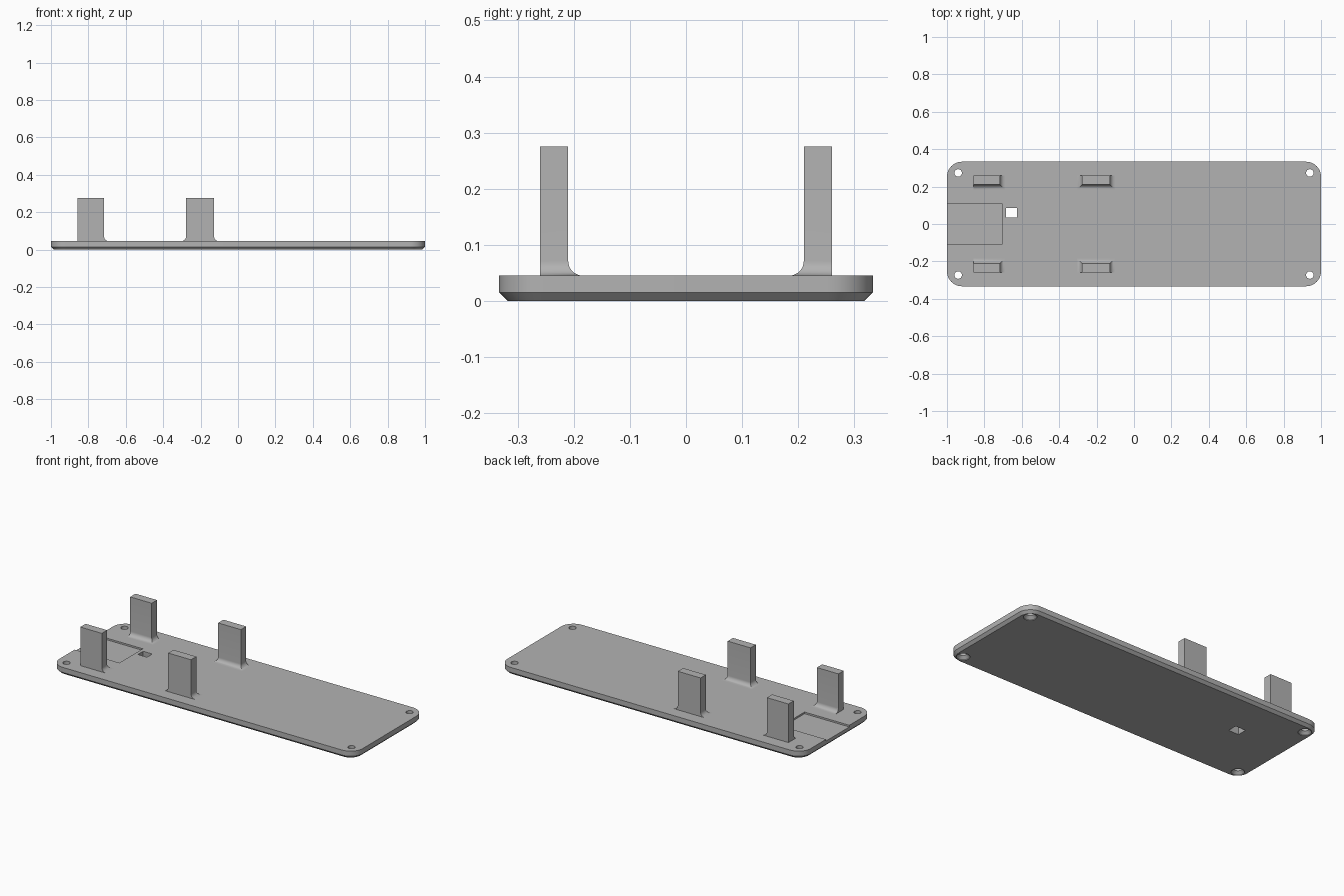
import bpy
import bmesh
import math

cube = bpy.data.objects.get("Cube")
if cube:
    bpy.data.objects.remove(cube, do_unlink=True)

grey = bpy.data.materials.new("plain grey")
grey.use_nodes = True
COLOUR = (0.45, 0.45, 0.45, 1)
grey.diffuse_color = COLOUR
grey.node_tree.nodes["Principled BSDF"].inputs["Base Color"].default_value = COLOUR


def loft(name, rings):
    """Solid skinned through a stack of matching closed rings."""
    bm = bmesh.new()
    loops = [[bm.verts.new(p) for p in ring] for ring in rings]
    n = len(loops[0])
    for low, high in zip(loops, loops[1:]):
        for i in range(n):
            j = (i + 1) % n
            bm.faces.new((low[i], low[j], high[j], high[i]))
    bm.faces.new(loops[0][::-1])
    bm.faces.new(loops[-1])
    bmesh.ops.recalc_face_normals(bm, faces=bm.faces)
    mesh = bpy.data.meshes.new(name)
    bm.to_mesh(mesh)
    bm.free()
    mesh.materials.append(grey)
    obj = bpy.data.objects.new(name, mesh)
    bpy.context.collection.objects.link(obj)
    return obj


def rect(x0, x1, y0, y1, z):
    return [(x0, y0, z), (x1, y0, z), (x1, y1, z), (x0, y1, z)]


def circle(x, y, r, z, n=32):
    return [(x + r * math.cos(math.tau * i / n),
             y + r * math.sin(math.tau * i / n), z) for i in range(n)]


def rounded_rect(hx, hy, r, z, steps=10):
    ring = []
    for quarter, (sx, sy) in enumerate([(1, 1), (-1, 1), (-1, -1), (1, -1)]):
        for i in range(steps + 1):
            a = (quarter + i / steps) * math.pi / 2
            ring.append((sx * (hx - r) + r * math.cos(a),
                         sy * (hy - r) + r * math.sin(a), z))
    return ring


def shade(obj):
    bpy.ops.object.select_all(action="DESELECT")
    obj.select_set(True)
    bpy.context.view_layer.objects.active = obj
    bpy.ops.object.shade_smooth_by_angle(angle=math.radians(25))


# Base plate with rounded corners and a chamfered underside
TOP = 0.045
HX, HY, CHAMFER, CORNER = 1.0, 0.333, 0.015, 0.08
plate = loft("base_plate", [
    rounded_rect(HX - CHAMFER, HY - CHAMFER, CORNER - CHAMFER, 0),
    rounded_rect(HX, HY, CORNER, CHAMFER),
    rounded_rect(HX, HY, CORNER, TOP),
])

# Cutters: shallow end recess, square slot, countersunk screw holes
cutters = [
    loft("recess_cutter", [rect(-1.1, -0.705, -0.11, 0.11, TOP - 0.01),
                           rect(-1.1, -0.705, -0.11, 0.11, 0.1)]),
    loft("slot_cutter", [rect(-0.69, -0.62, 0.03, 0.09, -0.01),
                         rect(-0.685, -0.625, 0.035, 0.085, 0.02),
                         rect(-0.685, -0.625, 0.035, 0.085, 0.1)]),
]
for x in (-0.94, 0.94):
    for y in (-0.273, 0.273):
        cutters.append(loft("screw_hole_cutter", [
            circle(x, y, 0.036, -0.01), circle(x, y, 0.036, 0.004),
            circle(x, y, 0.02, 0.02), circle(x, y, 0.02, 0.1)]))

for cutter in cutters:
    mod = plate.modifiers.new(cutter.name, "BOOLEAN")
    mod.operation = "DIFFERENCE"
    mod.solver = "EXACT"
    mod.object = cutter
    bpy.context.view_layer.objects.active = plate
    bpy.ops.object.modifier_apply(modifier=mod.name)
    bpy.data.objects.remove(cutter, do_unlink=True)
shade(plate)


# Upright posts, filleted at the foot on the inner side and chosen ends
def post(name, x0, x1, side, fillet_left, fillet_right, r=0.026, steps=8):
    rings = []
    for i in range(steps + 1):
        a = i / steps * math.pi / 2
        d, z = r * (1 - math.sin(a)), TOP + r * (1 - math.cos(a))
        rings.append((d, z))
    rings.append((0, 0.275))
    stack = [rect(x0 - d * fillet_left, x1 + d * fillet_right,
                  side * (0.21 - d), side * 0.26, z) for d, z in rings]
    shade(loft(name, stack))


for label, side in (("front", -1), ("back", 1)):
    post(label + "_end_post", -0.858, -0.716, side, 0, 1)
    post(label + "_middle_post", -0.278, -0.128, side, 1, 1)
